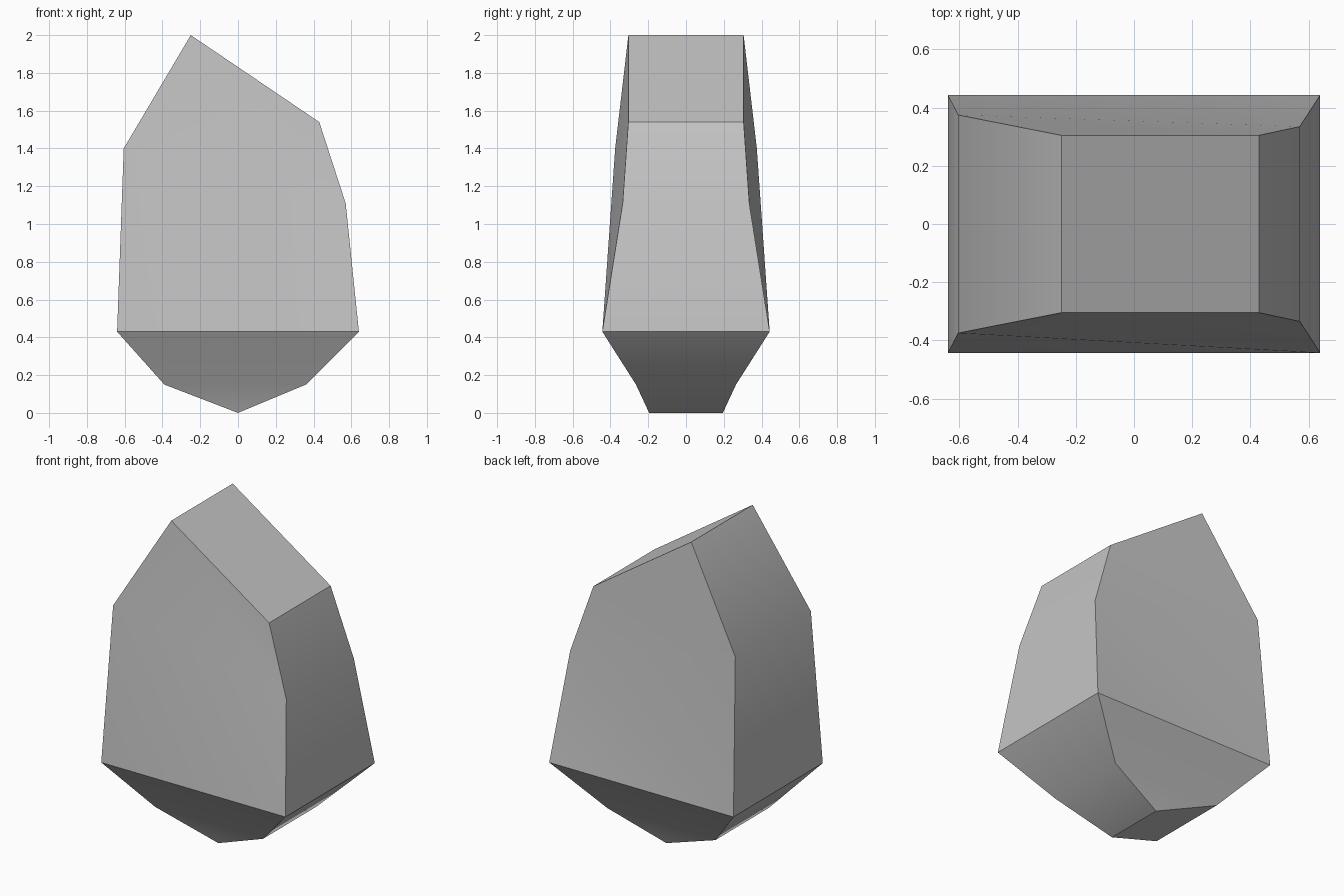
import bpy
import bmesh
import math

cube = bpy.data.objects.get("Cube")
if cube:
    bpy.data.objects.remove(cube, do_unlink=True)

# Grey stone colour
stone = bpy.data.materials.new("grey stone")
stone.use_nodes = True
colour = (0.55, 0.55, 0.55, 1)
stone.diffuse_color = colour
stone.node_tree.nodes["Principled BSDF"].inputs["Base Color"].default_value = colour

# Outline of the rock, clockwise from the peak: x, z, half depth
outline = [
    (-0.25, 2.0, 0.305), (0.43, 1.54, 0.305), (0.57, 1.11, 0.335),
    (0.64, 0.43, 0.443), (0.36, 0.15, 0.265), (0, 0, 0.195),
    (-0.39, 0.15, 0.265), (-0.64, 0.43, 0.443), (-0.605, 1.4, 0.375),
]
# Facets of the two broad sides, by outline point
underside = ["7346", "645"]
front_facets = ["012", "028", "823", "837"] + underside
back_facets = ["018", "128", "827", "237"] + underside

bm = bmesh.new()
front = [bm.verts.new((x, -d, z)) for x, z, d in outline]
back = [bm.verts.new((x, d, z)) for x, z, d in outline]

# Broad sides
for ring, facets in ((front, front_facets), (back, back_facets)):
    for facet in facets:
        bm.faces.new([ring[int(i)] for i in facet])

# Rim joining them
for i in range(len(outline)):
    j = (i + 1) % len(outline)
    bm.faces.new((front[i], front[j], back[j], back[i]))

bmesh.ops.recalc_face_normals(bm, faces=bm.faces)
mesh = bpy.data.meshes.new("rock")
bm.to_mesh(mesh)
bm.free()
mesh.materials.append(stone)

rock = bpy.data.objects.new("rock", mesh)
bpy.context.collection.objects.link(rock)

# Soften shallow facets, keep the strong edges crisp
bpy.ops.object.select_all(action='DESELECT')
rock.select_set(True)
bpy.context.view_layer.objects.active = rock
bpy.ops.object.shade_smooth_by_angle(angle=math.radians(30))
